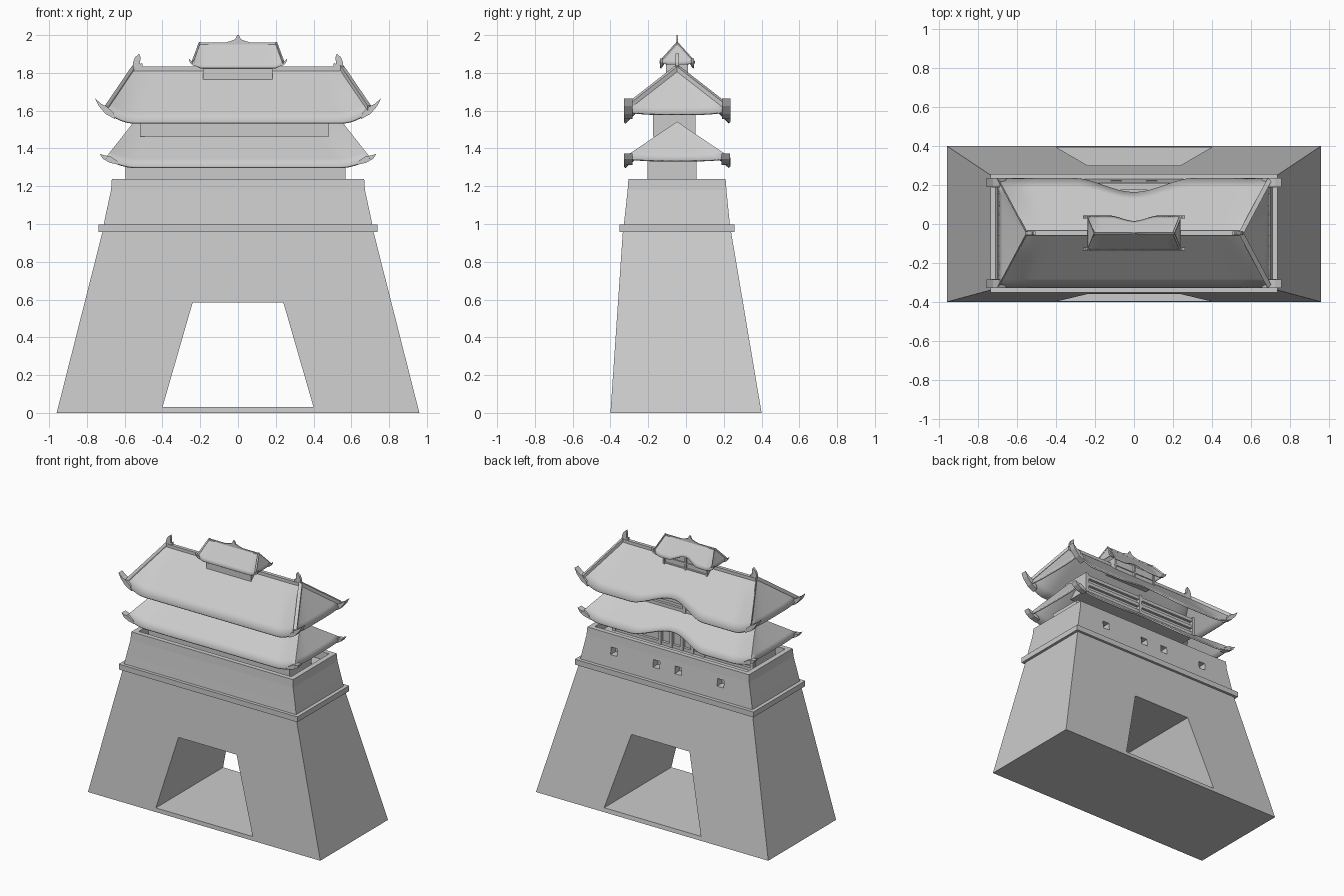
import bpy, bmesh, math

if "Cube" in bpy.data.objects:
    bpy.data.objects.remove(bpy.data.objects["Cube"])

YC = -0.047  # depth centre of the upper building


def finish(name, bm, recalc=True):
    bmesh.ops.remove_doubles(bm, verts=bm.verts, dist=1e-5)
    if recalc:
        bmesh.ops.recalc_face_normals(bm, faces=bm.faces)
    me = bpy.data.meshes.new(name)
    bm.to_mesh(me)
    bm.free()
    ob = bpy.data.objects.new(name, me)
    bpy.context.collection.objects.link(ob)
    return ob


def loft(name, rings):
    """Stack of rectangles (z, x half width, y0, y1)."""
    bm = bmesh.new()
    loops = [[bm.verts.new(p) for p in ((-x, a, z), (x, a, z), (x, b, z), (-x, b, z))]
             for z, x, a, b in rings]
    bm.faces.new(loops[0][::-1])
    bm.faces.new(loops[-1])
    for lo, hi in zip(loops, loops[1:]):
        for i in range(4):
            j = (i + 1) % 4
            bm.faces.new((lo[i], lo[j], hi[j], hi[i]))
    return finish(name, bm)


def box(name, x0, x1, y0, y1, z0, z1):
    ob = loft(name, [(z0, (x1 - x0) / 2, y0, y1), (z1, (x1 - x0) / 2, y0, y1)])
    for v in ob.data.vertices:
        v.co.x += (x0 + x1) / 2
    return ob


def prism(name, pts, y0, y1):
    """x-z outline extruded along y."""
    bm = bmesh.new()
    a = [bm.verts.new((x, y0, z)) for x, z in pts]
    b = [bm.verts.new((x, y1, z)) for x, z in pts]
    bm.faces.new(a)
    bm.faces.new(b[::-1])
    for i in range(len(pts)):
        j = (i + 1) % len(pts)
        bm.faces.new((a[i], b[i], b[j], a[j]))
    return finish(name, bm)


def cut(ob, cutter):
    m = ob.modifiers.new("cut", 'BOOLEAN')
    m.operation, m.object, m.solver = 'DIFFERENCE', cutter, 'EXACT'
    bpy.context.view_layer.objects.active = ob
    bpy.ops.object.modifier_apply(modifier=m.name)
    bpy.data.objects.remove(cutter)


def roof(name, a, b, d, zr, ze, zs, zc, flat, hump, cutv, thick):
    """Hipped shell: ridge half a, eave half b, depth d; heights of ridge, eave,
    side eave and corner; the back eave is scooped by cutv within |x| < hump."""
    bm = bmesh.new()

    def patch(f, nu, nv):
        g = [[bm.verts.new(f(-1 + 2 * i / nu, j / nv)) for j in range(nv + 1)]
             for i in range(nu + 1)]
        for i in range(nu):
            for j in range(nv):
                q = [g[i][j], g[i + 1][j], g[i + 1][j + 1], g[i][j + 1]]
                if (q[0].co - q[1].co).length < 1e-6:
                    q.pop(0)
                bm.faces.new(q)

    def long_side(s):
        def f(u, v):
            xe = abs(u) * b
            if s > 0 and xe < hump:
                v *= 1 - cutv * (0.5 + 0.5 * math.cos(math.pi * xe / hump)) ** 0.8
            t = max(0, (xe - flat) / (b - flat))
            e = ze + (zc - ze) * t ** 1.7
            return (u * (a + (b - a) * v), YC + s * d * v, zr + (e - zr) * v)
        return f

    def short_side(s):
        def f(w, v):
            e = zs + (zc - zs) * abs(w) ** 4
            return (s * (a + (b - a) * v), YC + w * d * v, zr + (e - zr) * v)
        return f

    for s in (-1, 1):
        patch(long_side(s), 48, 6)
        patch(short_side(s), 10, 6)
    ob = finish(name, bm)
    if sum(p.normal.z for p in ob.data.polygons) < 0:
        ob.data.flip_normals()
    m = ob.modifiers.new("thickness", 'SOLIDIFY')
    m.thickness, m.offset = thick, -1
    bpy.context.view_layer.objects.active = ob
    ob.select_set(True)
    bpy.ops.object.shade_smooth_by_angle(angle=math.radians(30))
    ob.select_set(False)


def hip_bars(name, a, b, d, zr, zc, w, end):
    """Square ribs along the four hips."""
    bm = bmesh.new()
    for sx in (-1, 1):
        for sy in (-1, 1):
            ring = []
            for t in (0, end):
                x, y, z = sx * (a + (b - a) * t), YC + sy * d * t, zr + (zc - zr) * t
                ring.append([bm.verts.new((x + i * w, y + k * w * 0.5, z + h)) for i, k, h in
                             ((-.5, sy, -w / 2), (.5, -sy, -w / 2), (.5, -sy, w), (-.5, sy, w))])
            p, q = ring
            bm.faces.new(p)
            bm.faces.new(q[::-1])
            for i in range(4):
                j = (i + 1) % 4
                bm.faces.new((p[i], q[i], q[j], p[j]))
    finish(name, bm)


def corner_horns(name, pts, y_out, width):
    for sx in (-1, 1):
        for sy in (-1, 1):
            ys = sorted((YC + sy * y_out, YC + sy * (y_out - width)))
            prism(name, [(sx * x, z) for x, z in pts], *ys)


# Stone base with gate, parapet pocket and back windows
base = loft("gate_base", [(0, .96, -.40, .40), (.98, .712, -.333, .235)])
cut(base, prism("gate_cutter", [(-.4, .03), (.4, .03), (.24, .585), (-.24, .585)], -1, 1))
box("stone_ledge", -.738, .738, -.353, .258, .957, .997)
wall = loft("parapet_wall", [(.98, .714, -.331, .234), (1.06, .698, -.322, .226),
                             (1.18, .672, -.309, .214), (1.238, .668, -.305, .21)])
cut(wall, loft("pocket_cutter", [(1.18, .63, -.27, .175), (1.4, .63, -.27, .175)]))
for x in (-.44, -.09, .09, .44):
    cut(wall, box("window_cutter", x - .027, x + .027, .165, .4, 1.09, 1.145))


# Timber storeys: plain walls with a framed, recessed back
def storey(name, x0, x1, y0, y1, z0, z1, posts, rails, p):
    box(name + "_walls", x0, x1, y0, y1 - p, z0, z1)
    for x in posts:
        box(name + "_post", x - p / 2, x + p / 2, y1 - p - .005, y1, z0, z1)
    for z in rails:
        box(name + "_rail", x0, x1, y1 - p - .005, y1 - .005, z - p / 2, z + p / 2)


storey("lower_storey", -.595, .57, -.205, .055, 1.17, 1.35,
       (-.58, -.18, -.09, 0, .09, .18, .555), (1.19, 1.335), .025)
storey("upper_storey", -.52, .482, -.175, .05, 1.463, 1.61,
       (-.507, -.02, .469), (1.476, 1.53, 1.585), .025)
storey("turret", -.185, .182, -.105, .01, 1.76, 1.86, (-.178, 0, .175), (1.768, 1.81), .012)

# Three hipped roofs
roof("lower_roof", .55, .70, .282, 1.542, 1.305, 1.338, 1.352, .55, .29, .25, .012)
roof("upper_roof", .55, .70, .282, 1.822, 1.54, 1.583, 1.602, .56, .29, .25, .012)
roof("turret_roof", .203, .24, .09, 1.955, 1.826, 1.845, 1.855, .19, .12, .3, .006)
hip_bars("upper_hip_rib", .55, .70, .282, 1.822, 1.602, .018, .97)
hip_bars("turret_hip_rib", .203, .24, .09, 1.955, 1.855, .008, 1)

# Upturned eave corners
corner_horns("lower_eave_horn", [(.63, 1.313), (.68, 1.325), (.715, 1.345), (.727, 1.372),
                                 (.705, 1.362), (.68, 1.36), (.64, 1.335)], .28, .045)
for ob in [o for o in bpy.data.objects if o.name.startswith("lower_eave_horn")]:
    for v in ob.data.vertices:
        if v.co.z > 1.37:
            v.co.x *= 1.008
corner_horns("upper_eave_horn", [(.65, 1.555), (.70, 1.582), (.738, 1.625), (.757, 1.665),
                                 (.725, 1.637), (.695, 1.622), (.66, 1.59)], .282, .045)
corner_horns("turret_eave_horn", [(.215, 1.833), (.24, 1.84), (.255, 1.856), (.262, 1.876),
                                  (.247, 1.862), (.232, 1.862)], .09, .016)

# Ridge beam, ridge end ornaments and finial
box("ridge_beam", -.55, .55, YC - .013, YC + .013, 1.81, 1.833)
for s in (-1, 1):
    prism("ridge_end_ornament", [(s * x, z) for x, z in (
        (.555, 1.825), (.505, 1.825), (.507, 1.852), (.518, 1.848), (.517, 1.885),
        (.524, 1.902), (.545, 1.882), (.556, 1.855))], YC - .009, YC + .009)
half = [(.2, 1.95), (.205, 1.962), (.19, 1.96), (.07, 1.96), (.04, 1.968), (.015, 1.978), (.004, 2.0)]
prism("turret_finial", half + [(-x, z) for x, z in half[::-1]], YC - .004, YC + .004)
